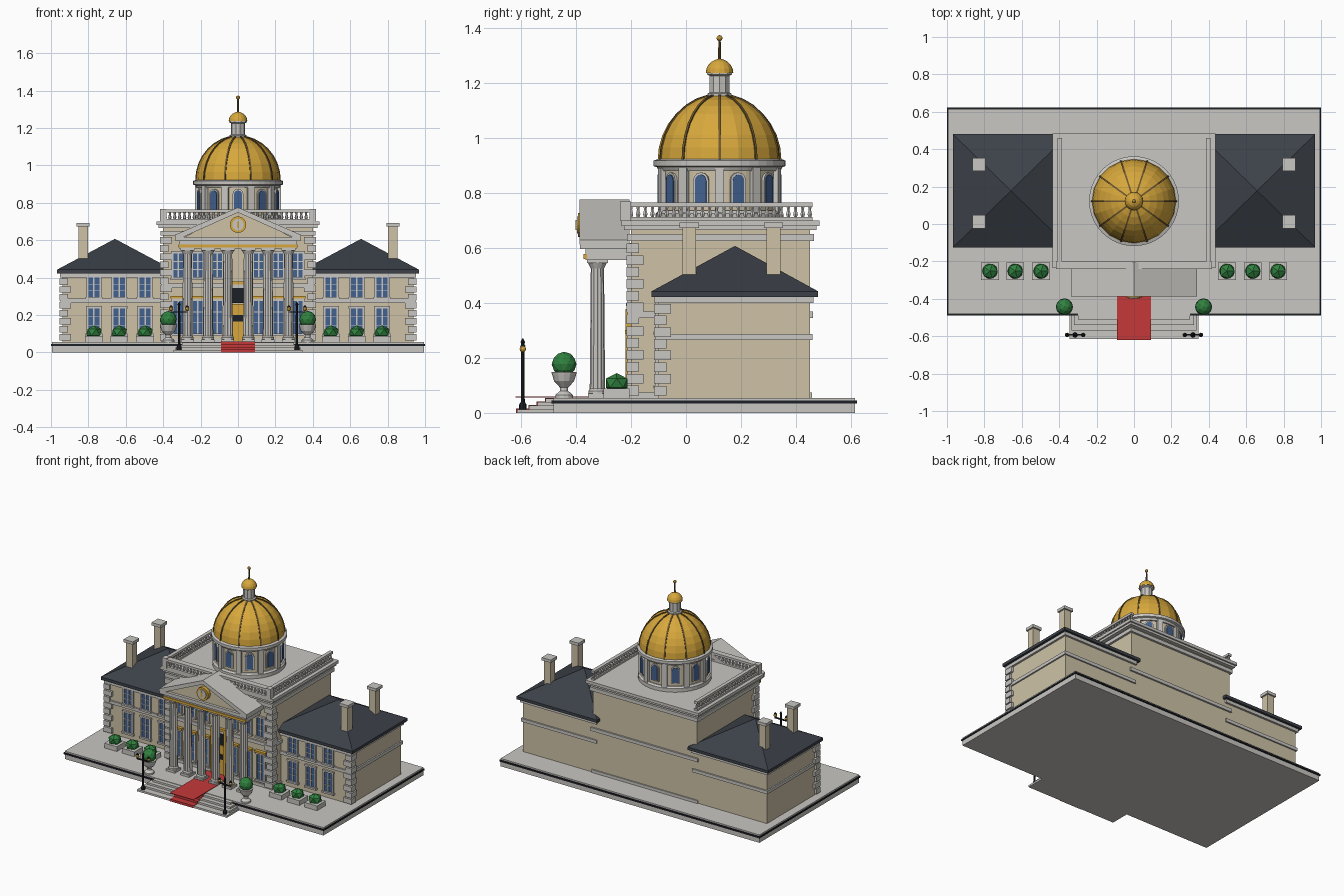
import bpy, bmesh, math
from mathutils import Matrix, Vector

if "Cube" in bpy.data.objects:
    bpy.data.objects.remove(bpy.data.objects["Cube"])

COL = {"stone": (.58, .57, .54), "cream_wall": (.62, .545, .39), "slate": (.045, .053, .066),
       "gold": (.68, .39, .045), "bronze": (.16, .10, .03), "glass": (.055, .12, .28),
       "leaf": (.03, .22, .05), "carpet_red": (.56, .04, .04), "iron": (.012, .014, .018)}
MAT = {}
for n, c in COL.items():
    MAT[n] = bpy.data.materials.new(n)
    MAT[n].diffuse_color = (*c, 1)
PARTS = {}
I = Matrix.Identity(4)
SIDES = (-1, 1)


def part(name, mat):
    return PARTS.setdefault(name, (bmesh.new(), mat))[0]


def prism(bm, pts, y0, y1, M=I):
    """Extrude an x-z outline from y0 to y1."""
    a = [bm.verts.new(M @ Vector((x, y0, z))) for x, z in pts]
    b = [bm.verts.new(M @ Vector((x, y1, z))) for x, z in pts]
    bm.faces.new(a)
    bm.faces.new(b[::-1])
    for i in range(len(a)):
        j = (i + 1) % len(a)
        bm.faces.new((a[j], a[i], b[i], b[j]))


def box(bm, x0, x1, y0, y1, z0, z1, M=I):
    prism(bm, [(x0, z0), (x1, z0), (x1, z1), (x0, z1)], y0, y1, M)


def lathe(bm, prof, x, y, n=12, flute=0, turn=0):
    """Revolve an (r, z) profile about a vertical axis."""
    rings = []
    for r, z in prof:
        rings.append([bm.verts.new((x + r * (1 - flute * (i % 2)) * math.cos(turn + 2 * math.pi * i / n),
                                    y + r * (1 - flute * (i % 2)) * math.sin(turn + 2 * math.pi * i / n), z))
                      for i in range(n)])
    for a, b in zip(rings, rings[1:]):
        for i in range(n):
            j = (i + 1) % n
            bm.faces.new((a[i], a[j], b[j], b[i]))
    bm.faces.new(rings[0][::-1])
    bm.faces.new(rings[-1])


def ball(bm, x, y, z, r, sz=1, sub=2):
    bmesh.ops.create_icosphere(bm, subdivisions=sub, radius=r,
                               matrix=Matrix.Translation((x, y, z)) @ Matrix.Diagonal((1, 1, sz, 1)))


def band(bm, x0, x1, y0, y1, z0, z1, out):
    box(bm, x0 - out, x1 + out, y0 - out, y1 + out, z0, z1)


def window(tag, x, y, z0, z1, w):
    """Glass plate, frame, muntins and sill on a front wall."""
    h = w / 2
    box(part(tag + "_glass", "glass"), x - h, x + h, y - .006, y, z0, z1)
    f = part(tag + "_frames", "stone")
    for s in SIDES:
        box(f, x + s * h - .005, x + s * h + .005, y - .012, y, z0, z1)
    for t in (0, 1 / 3, 2 / 3):
        z = z0 + (z1 - z0) * t
        box(f, x - h, x + h, y - .009, y, z - .002, z + .002)
    box(f, x - .004, x + .004, y - .009, y, z0, z1)
    box(f, x - h - .01, x + h + .01, y - .018, y, z0 - .012, z0)
    box(f, x - h - .008, x + h + .008, y - .014, y, z1, z1 + .012)


def quoins(bm, x, y, z0, z1, s, n):
    """Alternating corner blocks; s is the outward x direction."""
    st = (z1 - z0) / n
    for k in range(n):
        a, b = (.045, .062) if k % 2 else (.062, .045)
        xs = sorted((x + s * .016, x - s * (a - .016)))
        box(bm, *xs, y - .016, y + b - .016, z0 + k * st + .004, z0 + (k + 1) * st - .004)


# plinth and steps
pl = part("plinth", "stone")
box(pl, -.995, .995, -.482, .615, 0, .036)
box(pl, -.995, .995, -.482, .615, .043, .055)
box(part("plinth_dark_band", "iron"), -1, 1, -.488, .622, .034, .045)
st, ca = part("front_steps", "stone"), part("carpet", "carpet_red")
for k, (yf, hw) in enumerate(((-.615, .345), (-.57, .335), (-.54, .32), (-.51, .30))):
    box(st, -hw, hw, yf, -.45, 0, .013 * (k + 1))
    box(ca, -.09, .09, yf - .003, yf + .05, .013 * k, .013 * (k + 1) + .003)
box(ca, -.09, .09, -.62, -.21, .0555, .059)

# central block
B = (-.40, .40, -.20, .45)
box(part("central_block", "cream_wall"), *B, .055, .69)
tr = part("central_trim", "stone")
band(tr, *B, .345, .368, .012)
band(tr, *B, .625, .65, .015)
band(tr, *B, .665, .682, .025)
band(tr, *B, .68, .70, .035)
band(tr, *B, .055, .075, .008)
for s in SIDES:
    quoins(part("central_quoins", "stone"), s * .40, -.20, .06, .62, s, 13)

# roof balustrade on the front and side parapets
bal = part("balustrade", "stone")
box(bal, -.41, .41, -.235, -.205, .70, .712)
box(bal, -.415, .415, -.24, -.20, .748, .764)
for i in range(31):
    x = -.39 + i * .026
    lathe(bal, [(.006, .712), (.0095, .722), (.005, .738), (.007, .748)], x, -.22, 6)
for s in SIDES:
    xs = sorted((s * .385, s * .41))
    box(bal, *xs, -.235, .46, .70, .712)
    box(bal, *xs, -.235, .46, .748, .764)
    for i in range(26):
        lathe(bal, [(.006, .712), (.0095, .722), (.005, .738), (.007, .748)], s * .397, -.2 + i * .026, 6)
    box(bal, s * .4 - .017, s * .4 + .017, -.24, -.2, .70, .768)

# side wings with hip roofs and chimneys
for s in SIDES:
    c = s * .658
    W = (c - .28, c + .28, -.10, .45)
    box(part("wing_walls", "cream_wall"), *W, .055, .43)
    wt = part("wing_trim", "stone")
    band(wt, *W, .265, .287, .01)
    band(wt, *W, .40, .422, .014)
    quoins(part("wing_quoins", "stone"), s * .938, -.10, .06, .40, s, 8)
    rf = part("wing_roofs", "slate")
    box(rf, c - .31, c + .31, -.125, .48, .422, .442)
    r = [rf.verts.new(p) for p in ((c - .31, -.125, .442), (c + .31, -.125, .442),
                                   (c + .31, .48, .442), (c - .31, .48, .442), (c, .178, .607))]
    for i in range(4):
        rf.faces.new((r[i], r[(i + 1) % 4], r[4]))
    for y in (.012, .318):
        x = s * .828
        box(part("chimneys", "cream_wall"), x - .025, x + .025, y - .025, y + .025, .45, .675)
        box(part("chimney_caps", "stone"), x - .035, x + .035, y - .035, y + .035, .672, .692)
    for x in (.497, .635, .77):
        window("wing_window", s * x, -.10, .10, .235, .07)
        window("wing_window", s * x, -.10, .295, .40, .07)
        # planters with clipped bushes
        box(part("planters", "stone"), s * x - .048, s * x + .048, -.30, -.205, .055, .088)
        ball(part("bushes", "leaf"), s * x, -.252, .108, .046, .8, 1)
    # windows behind the portico with gold lintels
    for x in (.11, .215, .32):
        window("central_window", s * x, -.20, .10, .275, .06)
        window("central_window", s * x, -.20, .40, .53, .06)
        box(part("gold_lintels", "gold"), s * x - .042, s * x + .042, -.222, -.2, .288, .302)

# entrance door
box(part("door_leaves", "gold"), -.045, .045, -.212, -.2, .06, .26)
box(part("door_transom", "iron"), -.045, .045, -.212, -.2, .265, .36)
box(part("door_panels", "iron"), -.034, .034, -.216, -.2, .165, .20)
for s in SIDES:
    box(part("door_frame", "gold"), s * .05 - .006, s * .05 + .006, -.22, -.2, .06, .375)
box(part("door_frame", "gold"), -.056, .056, -.22, -.2, .362, .378)

# portico columns
for s in SIDES:
    for x in (.055, .16, .27):
        cb = part("column_bases_and_capitals", "stone")
        box(cb, s * x - .034, s * x + .034, -.356, -.288, .055, .07)
        box(cb, s * x - .038, s * x + .038, -.36, -.284, .545, .56)
        lathe(cb, [(.033, .07), (.033, .08), (.027, .088)], s * x, -.322, 12)
        lathe(cb, [(.024, .525), (.034, .545)], s * x, -.322, 12)
        lathe(part("column_shafts", "stone"), [(.028, .085), (.024, .53)], s * x, -.322, 24, .1)

# entablature and pediment
box(part("entablature", "stone"), -.315, .315, -.365, -.2, .556, .60)
box(part("gold_frieze", "gold"), -.318, .318, -.372, -.36, .56, .577)
box(part("pediment_base", "stone"), -.335, .335, -.385, -.2, .595, .618)
prism(part("tympanum", "cream_wall"), [(-.30, .61), (.30, .61), (0, .76)], -.366, -.21)
for s in SIDES:
    prism(part("pediment_roof", "stone"),
          [(s * .338, .612), (s * .338, .628), (0, .775), (0, .748), (s * .29, .618)], -.387, -.205)

# round medallion
RX = Matrix.Translation((0, 0, .683))


def disc(bm, r, y0, y1, n=20):
    prism(bm, [(r * math.cos(2 * math.pi * i / n), r * math.sin(2 * math.pi * i / n)) for i in range(n)], y0, y1, RX)


disc(part("medallion_rim", "gold"), .044, -.392, -.36)
disc(part("medallion_face", "stone"), .031, -.397, -.36)
box(part("medallion_mark", "gold"), -.006, .006, -.401, -.39, -.018, .018, RX)

# drum with arched windows and pilasters
CY = .122
lathe(part("drum", "cream_wall"), [(.213, .70), (.213, .90)], 0, CY, 40)
dr = part("drum_rings", "stone")
lathe(dr, [(.232, .70), (.232, .725), (.222, .735)], 0, CY, 40)
lathe(dr, [(.222, .88), (.228, .893), (.24, .897), (.24, .917), (.226, .922)], 0, CY, 40)


def arch(w, z0, z1):
    return [(-w, z0), (w, z0)] + [(w * math.cos(a * math.pi / 6), z1 - w + w * math.sin(a * math.pi / 6)) for a in range(7)]


for k in range(10):
    M = Matrix.Translation((0, CY, 0)) @ Matrix.Rotation(k * math.pi / 5, 4, 'Z')
    prism(part("drum_window_frames", "stone"), arch(.029, .755, .874), -.221, -.2, M)
    prism(part("drum_window_glass", "glass"), arch(.021, .762, .866), -.225, -.2, M)
    P = M @ Matrix.Rotation(math.pi / 10, 4, 'Z')
    box(part("drum_pilasters", "stone"), -.017, .017, -.229, -.2, .725, .89, P)
    # dome ribs follow the curve of the shell
    ring = [(math.cos(t * math.pi / 16), math.sin(t * math.pi / 16)) for t in range(8)]
    rb = part("dome_ribs", "bronze")
    sec = [[rb.verts.new(P @ Vector((dx, -q * a, .918 + (.238 + e) * b)))
            for dx, q, e in ((-.0045, .215, -.01), (-.0045, .229, .005), (.0045, .229, .005), (.0045, .215, -.01))]
           for a, b in ring]
    for u, v in zip(sec, sec[1:]):
        for i in range(4):
            rb.faces.new((u[i], u[(i + 1) % 4], v[(i + 1) % 4], v[i]))

# gilded dome, lantern and finial
lathe(part("dome", "gold"), [(.225 * math.cos(t * math.pi / 16), .918 + .238 * math.sin(t * math.pi / 16))
                            for t in range(8)] + [(.01, .1 + 1.056)], 0, CY, 20)
ln = part("lantern", "stone")
lathe(ln, [(.046, 1.14), (.046, 1.16), (.038, 1.165), (.038, 1.225), (.048, 1.23), (.048, 1.238)], 0, CY, 20, .06)
lathe(part("lantern_dome", "gold"), [(.05 * math.cos(t * math.pi / 10), 1.236 + .05 * math.sin(t * math.pi / 10))
                                    for t in range(5)] + [(.004, 1.287)], 0, CY, 16)
lathe(part("spire", "bronze"), [(.006, 1.28), (.004, 1.36)], 0, CY, 8)
ball(part("finial", "gold"), 0, CY, 1.362, .011)

# urns with round topiary, and lamp posts
for s in SIDES:
    lathe(part("urns", "stone"), [(.032, .055), (.032, .065), (.015, .08), (.015, .092), (.036, .115),
                                  (.044, .14), (.046, .148)], s * .372, -.443, 12)
    ball(part("topiary", "leaf"), s * .372, -.443, .177, .045)
    x, y = s * .315, -.593
    ir = part("lamp_posts", "iron")
    lathe(ir, [(.014, .012), (.014, .03), (.007, .04), (.006, .25), (.008, .258), (.002, .27)], x, y, 8)
    box(ir, x - .046, x + .046, y - .004, y + .004, .212, .22)
    for t in SIDES:
        ball(part("lamp_globes", "gold"), x + t * .043, y, .232, .012)
        lathe(ir, [(.011, .241), (.003, .252)], x + t * .043, y, 8)

# turn every collected part into an object
for name, (bm, mat) in PARTS.items():
    bmesh.ops.recalc_face_normals(bm, faces=bm.faces[:])
    me = bpy.data.meshes.new(name)
    bm.to_mesh(me)
    bm.free()
    me.materials.append(MAT[mat])
    bpy.context.collection.objects.link(bpy.data.objects.new(name, me))

for m in bpy.data.materials:
    if m.users and not m.is_grease_pencil:
        m.use_nodes = True
        m.node_tree.nodes["Principled BSDF"].inputs["Base Color"].default_value = m.diffuse_color
